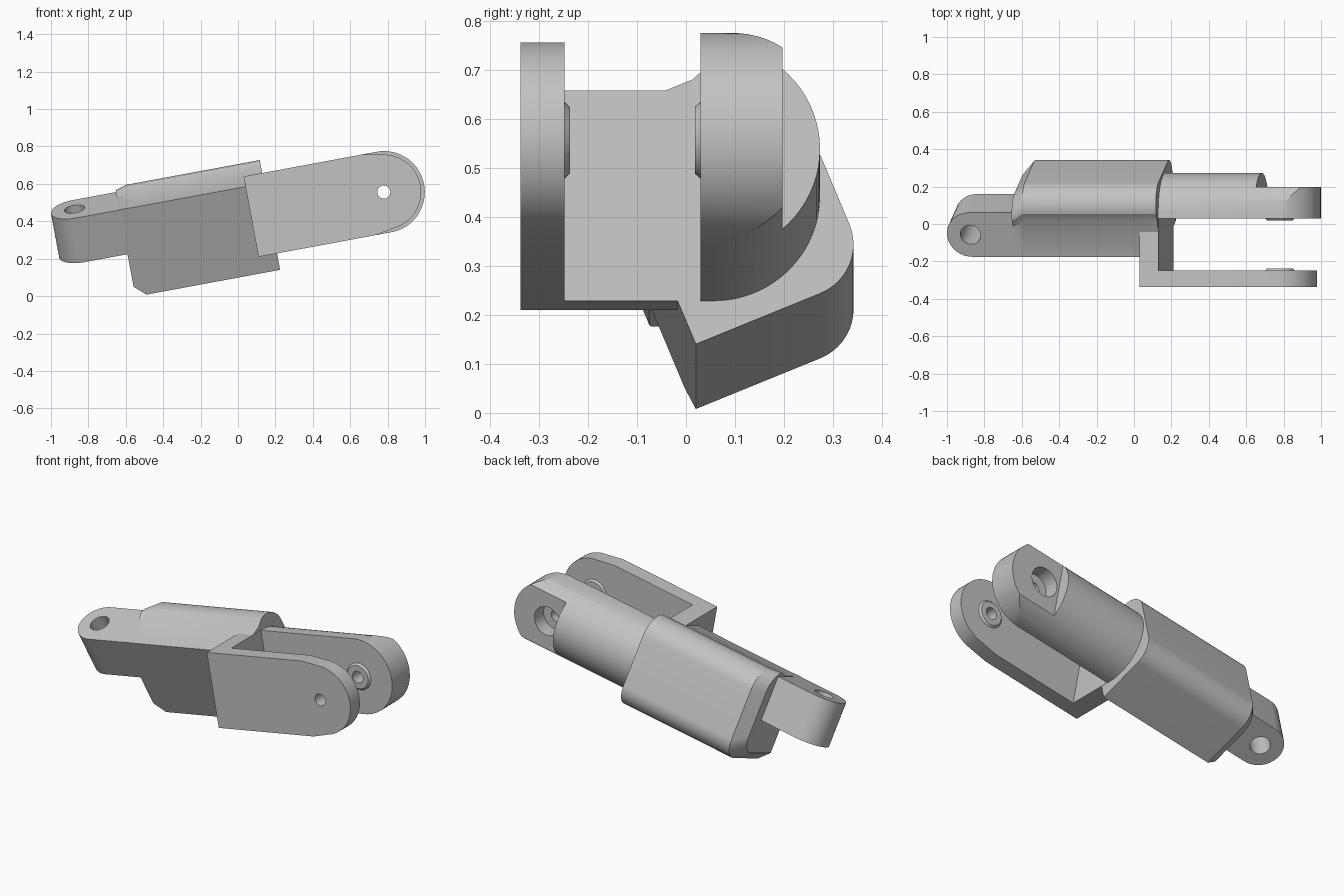
import bpy, bmesh, math
from mathutils import Matrix, Vector

cube = bpy.data.objects.get("Cube")
if cube:
    bpy.data.objects.remove(cube, do_unlink=True)

grey = bpy.data.materials.new("plain grey")
grey.use_nodes = True
COLOR = (0.54, 0.54, 0.54, 1)
grey.diffuse_color = COLOR
grey.node_tree.nodes["Principled BSDF"].inputs["Base Color"].default_value = COLOR

# Frames: LINK runs along the pitched long axis, ROLLED is also turned about it
LINK = Matrix.Rotation(math.radians(-10.5), 4, 'Y')
ROLLED = LINK @ Matrix.Translation((0, 0.02, 0.097)) @ Matrix.Rotation(math.radians(22.5), 4, 'X')

AXIS_W = 0.405          # height of the fork centre line
PIN = (0.868, AXIS_W)   # fork pin position
HALF = 0.2185           # half height of the fork


def loft(name, rings, frame):
    bm = bmesh.new()
    loops = [[bm.verts.new(frame @ Vector(p)) for p in ring] for ring in rings]
    for a, b in zip(loops, loops[1:]):
        for i in range(len(a)):
            j = (i + 1) % len(a)
            bm.faces.new((a[i], a[j], b[j], b[i]))
    bm.faces.new(loops[0])
    bm.faces.new(loops[-1])
    bmesh.ops.recalc_face_normals(bm, faces=bm.faces)
    mesh = bpy.data.meshes.new(name)
    bm.to_mesh(mesh)
    bm.free()
    mesh.materials.append(grey)
    obj = bpy.data.objects.new(name, mesh)
    bpy.context.scene.collection.objects.link(obj)
    return obj


def prism(name, outline, axis, start, end, frame=LINK):
    """Extrude a 2D outline along one axis of the frame."""
    def place(p, d):
        q = list(p)
        q.insert(axis, d)
        return q
    return loft(name, [[place(p, d) for p in outline] for d in (start, end)], frame)


def box(name, u, y, w):
    return prism(name, [(u[0], w[0]), (u[1], w[0]), (u[1], w[1]), (u[0], w[1])], 1, *y)


def arc(centre, radius, a0, a1, steps=24):
    angles = [math.radians(a0 + (a1 - a0) * i / steps) for i in range(steps + 1)]
    return [(centre[0] + radius * math.cos(a), centre[1] + radius * math.sin(a)) for a in angles]


def circle(centre, radius):
    return arc(centre, radius, 0, 360, 40)[:-1]


def boolean(obj, tool, operation='DIFFERENCE'):
    mod = obj.modifiers.new("cut", 'BOOLEAN')
    mod.object, mod.operation, mod.solver = tool, operation, 'EXACT'
    graph = bpy.context.evaluated_depsgraph_get()
    mesh = bpy.data.meshes.new_from_object(obj.evaluated_get(graph))
    obj.modifiers.clear()
    obj.data = mesh
    bpy.data.objects.remove(tool, do_unlink=True)


# Main housing: rounded back, chamfered rear end
P, Q = 0.385, 0.53
section = [(0, 0.51), (0, 0)]
section += arc((P - 0.11, 0.11), 0.11, -90, 0, 12)
section += arc((P - 0.13, Q - 0.13), 0.13, 0, 90, 14)
section += [(0.205, 0.51)]
small = [(p * 0.84, Q - (Q - q) * 0.89) for p, q in section]
housing = loft("housing", [[(-0.54, *p) for p in small],
                           [(-0.48, *p) for p in section],
                           [(0.247, *p) for p in section]], ROLLED)

# Rear tongue with its pin hole
T = 0.1275
tongue = prism("rear_tongue", arc((-0.775, T), T, 90, 270) + [(-0.46, 0), (-0.46, 2 * T)],
               2, 0.25, 0.51, ROLLED)
boolean(tongue, prism("tool", circle((-0.775, T), 0.055), 2, 0.1, 0.7, ROLLED))

# Web carrying the front fork plate
web = box("fork_web", (0.146, 0.248), (-0.3, 0.08), (AXIS_W - HALF, AXIS_W + HALF))

# Front fork plate: slightly tapered, rounded tip
outline = [(0.146, AXIS_W + HALF), (0.146, AXIS_W - HALF), (PIN[0] - 0.085, AXIS_W - HALF)]
outline += arc(PIN, 0.2, -80, 80, 32) + [(PIN[0] - 0.085, AXIS_W + HALF)]
front_plate = prism("front_fork_plate", outline, 1, -0.338, -0.248)

# Back fork arm: half-round bar with a rounded, flattened tip
centre = (0.055, AXIS_W)
bar = [(0.03, AXIS_W + HALF)] + arc(centre, HALF, 90, -90, 36) + [(0.03, AXIS_W - HALF)]
back_arm = prism("back_fork_arm", bar, 0, 0.15, 1.2)
tip = [(0.1, AXIS_W + HALF + 0.01), (0.1, AXIS_W - HALF - 0.01)]
tip += arc(PIN, HALF + 0.0005, -90, 90, 36)
boolean(back_arm, prism("tool", tip, 1, -0.1, 0.5), 'INTERSECT')
boolean(back_arm, box("tool", (0.77, 1.3), (0.197, 0.5), (0, 1)))
boolean(back_arm, prism("tool", circle(PIN, 0.085), 1, 0.11, 0.5))

# Raised pads around the pin on the inside of the fork
pads = []
for name, base, top in (("front_pad", -0.25, -0.237), ("back_pad", 0.032, 0.018)):
    rings = [[(u, y, w) for u, w in circle(PIN, r)]
             for y, r in ((base, 0.08), (top, 0.068))]
    pads.append(loft(name, rings, LINK))

# Pin hole through the fork
for part in [front_plate, back_arm] + pads:
    boolean(part, prism("tool", circle(PIN, 0.035), 1, -0.5, 0.5))

# Smooth the rounded faces, keep the edges sharp
bpy.ops.object.select_all(action='DESELECT')
parts = [housing, tongue, web, front_plate, back_arm] + pads
for part in parts:
    part.select_set(True)
bpy.context.view_layer.objects.active = housing
bpy.ops.object.shade_smooth_by_angle(angle=math.radians(25))
